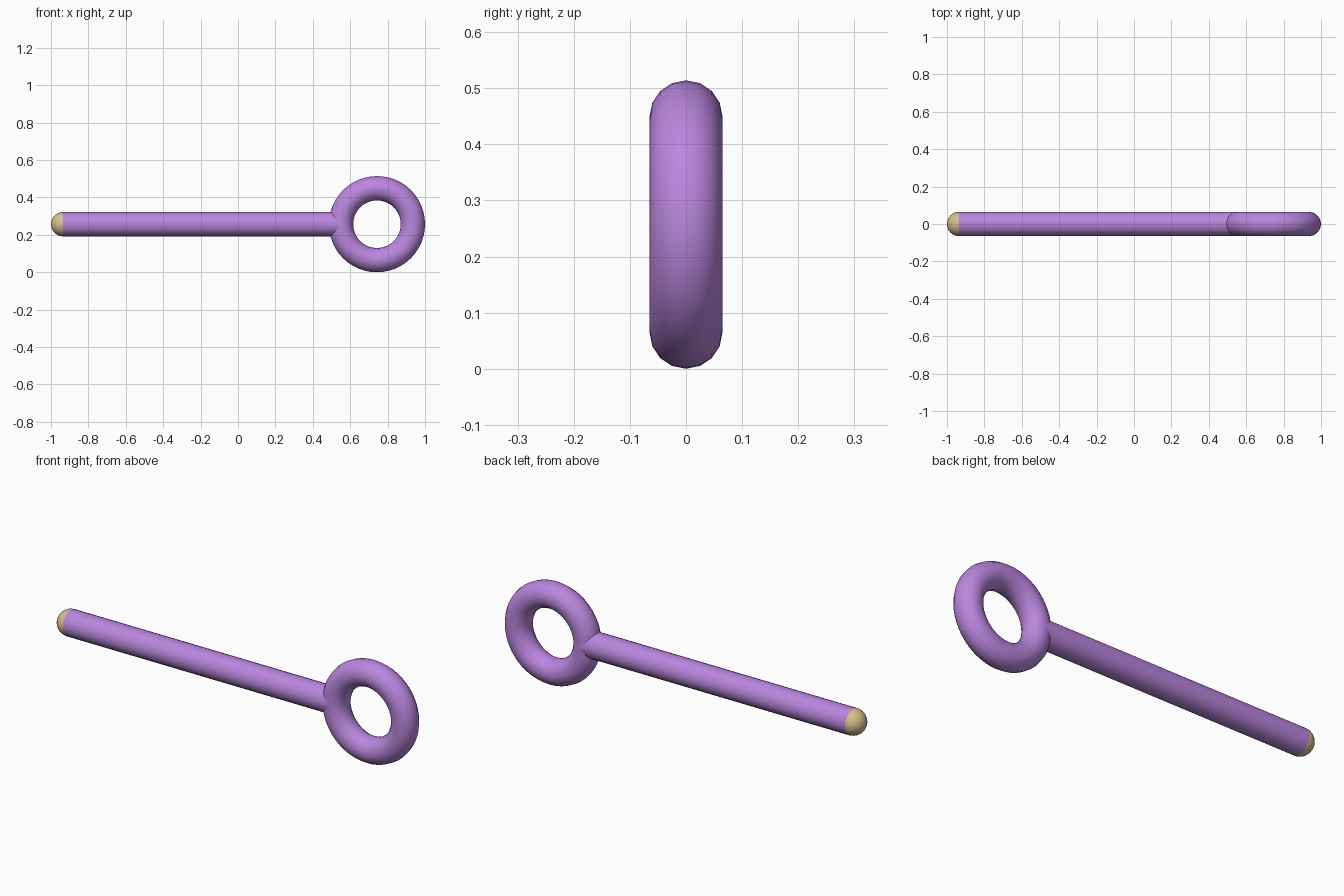
import bpy
import math

if "Cube" in bpy.data.objects:
    bpy.data.objects.remove(bpy.data.objects["Cube"])

TUBE = 0.065            # radius shared by rod, ring tube and tip
RING = 0.192            # ring centre-line radius
MID_Z = RING + TUBE     # height of the main axis
RING_X = 1 - RING - TUBE
ROD_START, ROD_END = -1 + TUBE, RING_X - RING


def material(name, rgb):
    mat = bpy.data.materials.new(name)
    mat.diffuse_color = (*rgb, 1)
    mat.use_nodes = True
    mat.node_tree.nodes["Principled BSDF"].inputs["Base Color"].default_value = mat.diffuse_color
    return mat


def finish(name, mat):
    obj = bpy.context.object
    obj.name = name
    obj.data.materials.append(mat)
    bpy.ops.object.transform_apply(location=False, rotation=True, scale=True)
    bpy.ops.object.shade_smooth_by_angle(angle=math.radians(40))
    return obj


purple = material("purple", (0.49, 0.24, 0.73))
tan = material("tan", (0.68, 0.52, 0.25))

# Ring handle, standing upright and facing the front
bpy.ops.mesh.primitive_torus_add(
    major_radius=RING, minor_radius=TUBE, major_segments=48, minor_segments=16,
    location=(RING_X, 0, MID_Z), rotation=(math.pi / 2, 0, 0))
finish("ring_handle", purple)

# Straight rod running into the middle of the ring tube
bpy.ops.mesh.primitive_cylinder_add(
    vertices=24, radius=TUBE, depth=ROD_END - ROD_START,
    location=((ROD_START + ROD_END) / 2, 0, MID_Z), rotation=(0, math.pi / 2, 0))
finish("rod", purple)

# Rounded tip, half buried in the rod end
bpy.ops.mesh.primitive_uv_sphere_add(
    segments=24, ring_count=16, radius=TUBE,
    location=(ROD_START, 0, MID_Z), rotation=(0, math.pi / 2, 0))
finish("rounded_tip", tan)
